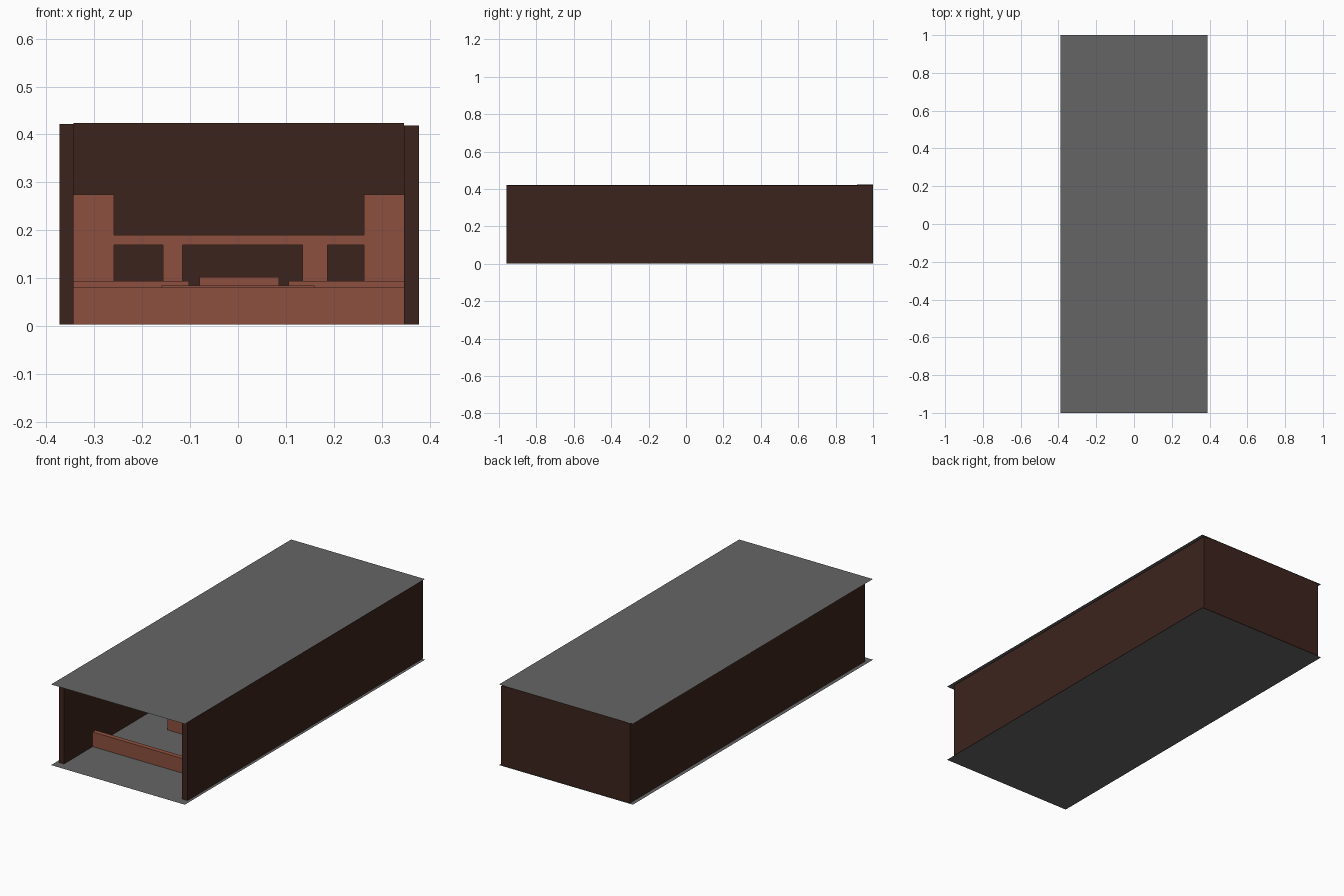
import bpy

if "Cube" in bpy.data.objects:
    bpy.data.objects.remove(bpy.data.objects["Cube"])

def material(name, color):
    m = bpy.data.materials.new(name)
    m.diffuse_color = color
    m.use_nodes = True
    m.node_tree.nodes["Principled BSDF"].inputs["Base Color"].default_value = m.diffuse_color
    return m

DARK = material("dark_brown", (0.045, 0.0175, 0.012, 1))
BRICK = material("brick_red", (0.27, 0.08, 0.05, 1))
GREY = material("dark_grey", (0.13, 0.13, 0.13, 1))

def box(name, x0, x1, y0, y1, z0, z1, mat):
    bpy.ops.mesh.primitive_cube_add(size=1, location=((x0 + x1) / 2, (y0 + y1) / 2, (z0 + z1) / 2))
    o = bpy.context.object
    o.name = name
    o.scale = (x1 - x0, y1 - y0, z1 - z0)
    o.data.materials.append(mat)
    return o

# Thin grey floor and roof sheets
for name, z in (("floor", 0.0), ("roof", 0.425)):
    bpy.ops.mesh.primitive_plane_add(size=1, location=(0, 0, z))
    sheet = bpy.context.object
    sheet.name = name
    sheet.scale = (0.78, 2, 1)
    sheet.data.materials.append(GREY)

# Outer walls, open at the front
box("left_wall", -0.373, -0.343, -0.96, 0.999, 0.003, 0.422, DARK)
box("right_wall", 0.347, 0.378, -0.96, 0.999, 0.003, 0.419, DARK)
box("back_wall", -0.343, 0.347, 0.915, 0.999, 0.003, 0.424, DARK)

# Low barriers, one row behind the other
box("front_barrier", -0.343, 0.347, -0.72, -0.695, 0.003, 0.08, BRICK)
box("middle_barrier", -0.16, 0.16, -0.36, -0.335, 0.003, 0.085, BRICK)
box("left_barrier", -0.343, -0.102, 0.0, 0.025, 0.003, 0.094, BRICK)
box("right_barrier", 0.105, 0.347, 0.0, 0.025, 0.003, 0.094, BRICK)
box("centre_barrier", -0.08, 0.086, 0.25, 0.275, 0.003, 0.102, BRICK)

# Raised bridge at the far end, with posts and tall side blocks
box("bridge_deck", -0.259, 0.263, 0.58, 0.70, 0.169, 0.19, BRICK)
for name, x0, x1 in (("left_post", -0.157, -0.116), ("right_post", 0.135, 0.187)):
    box(name, x0, x1, 0.58, 0.63, 0.003, 0.169, BRICK)
for name, x0, x1 in (("left_block", -0.343, -0.259), ("right_block", 0.263, 0.347)):
    box(name, x0, x1, 0.58, 0.61, 0.003, 0.275, BRICK)
